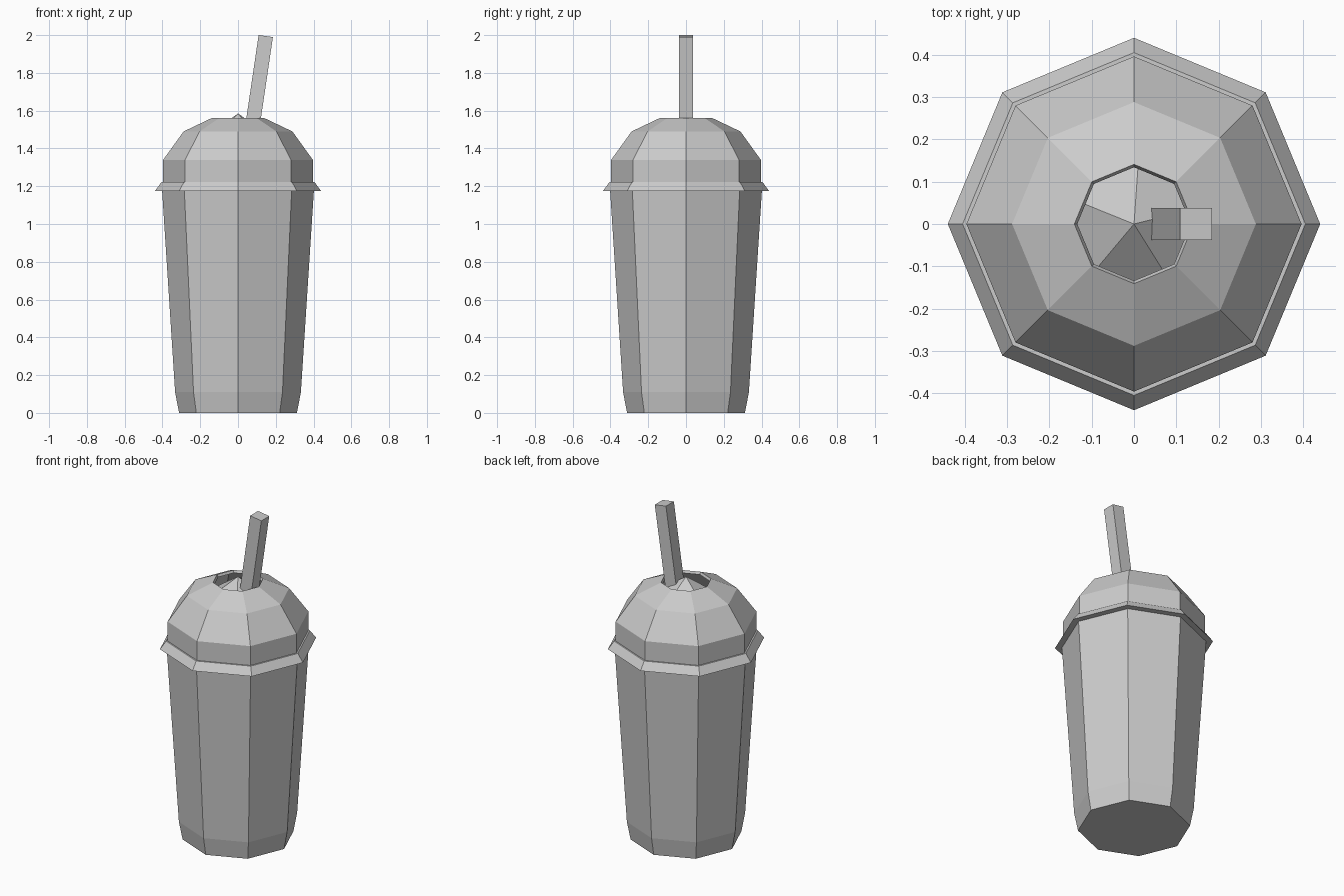
import bpy, bmesh
from math import cos, sin, pi, radians
from mathutils import Matrix

if "Cube" in bpy.data.objects:
    bpy.data.objects.remove(bpy.data.objects["Cube"])


def lathe(name, profile, sides=8, start=0.0, loop=False):
    """Spin (radius, z) points into a faceted solid; ends are capped unless loop."""
    bm = bmesh.new()
    rings = []
    for r, z in profile:
        if r == 0:
            rings.append([bm.verts.new((0, 0, z))] * sides)
        else:
            rings.append([bm.verts.new((r * cos(start + 2 * pi * i / sides),
                                        r * sin(start + 2 * pi * i / sides), z))
                          for i in range(sides)])
    pairs = list(zip(rings, rings[1:]))
    if loop:
        pairs.append((rings[-1], rings[0]))
    for a, b in pairs:
        for i in range(sides):
            j = (i + 1) % sides
            bm.faces.new(list(dict.fromkeys((a[i], a[j], b[j], b[i]))))
    if not loop:
        for ring in (rings[0], rings[-1]):
            if ring[0] is not ring[1]:
                bm.faces.new(ring)
    bmesh.ops.recalc_face_normals(bm, faces=bm.faces)
    mesh = bpy.data.meshes.new(name)
    bm.to_mesh(mesh)
    bm.free()
    obj = bpy.data.objects.new(name, mesh)
    bpy.context.collection.objects.link(obj)
    return obj


# Tapered cup with a narrower foot
lathe("cup", [(0.312, 0), (0.333, 0.11), (0.402, 1.18)])

# Flared rim of the lid
lathe("lid_rim", [(0.44, 1.175), (0.405, 1.222), (0.38, 1.222), (0.395, 1.175)], loop=True)

# Thin domed lid with an open hole at the top
lathe("lid_dome", [(0.396, 1.20), (0.396, 1.34), (0.288, 1.49), (0.141, 1.56),
                   (0.134, 1.545), (0.280, 1.478), (0.386, 1.335), (0.386, 1.20)], loop=True)

# Five-sided peak of cream inside the lid
lathe("cream", [(0.30, 1.385), (0, 1.585)], sides=5, start=radians(14))

# Square straw leaning to the right
straw = lathe("straw", [(0.054, -0.70), (0.054, 0)], sides=4, start=pi / 4)
straw.data.transform(Matrix.Translation((0.147, 0, 1.995)) @ Matrix.Rotation(radians(8.4), 4, 'Y'))
